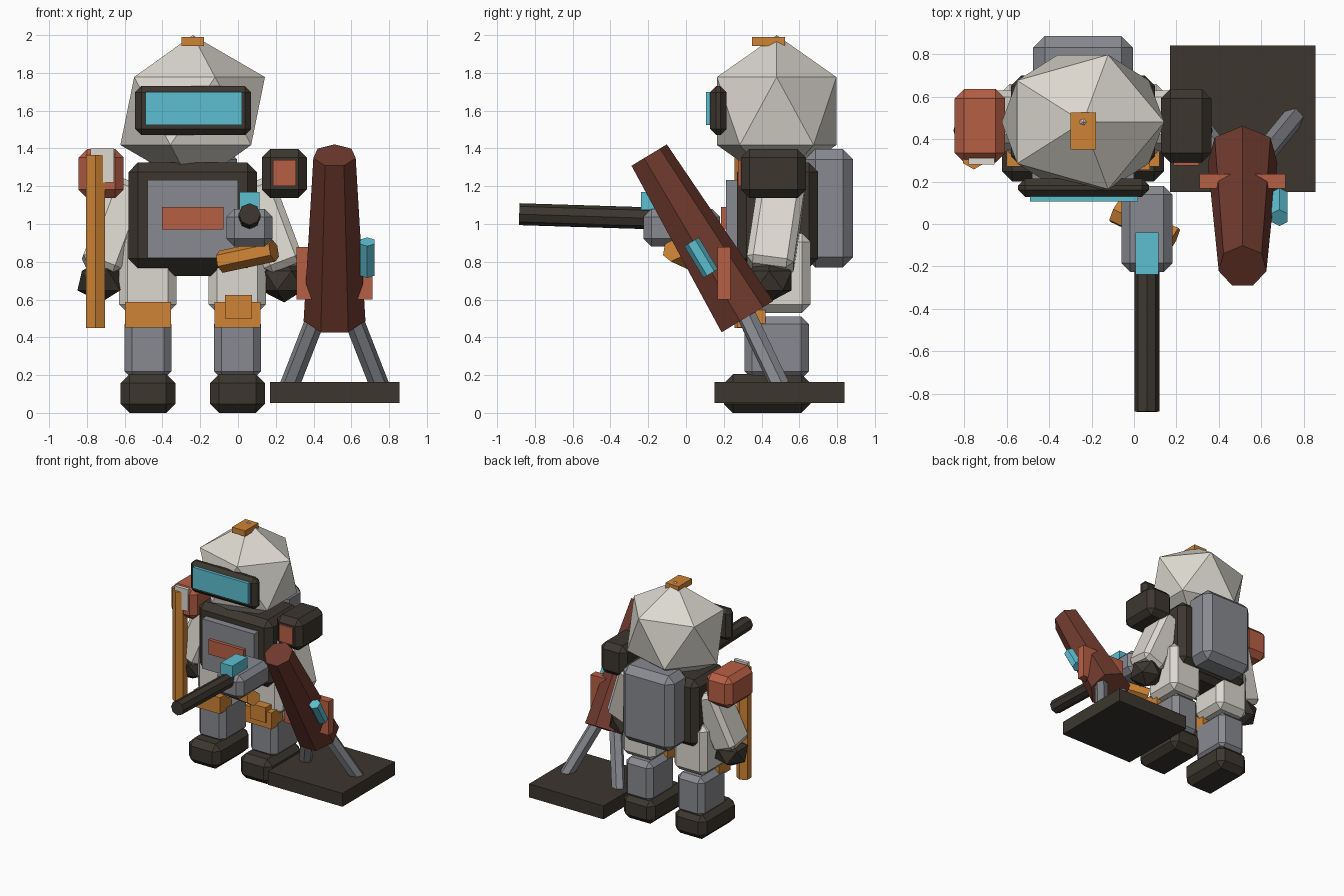
import bpy, bmesh, math
from mathutils import Vector, Matrix, Euler

old = bpy.data.objects.get("Cube")
if old:
    bpy.data.objects.remove(old, do_unlink=True)


def material(name, rgb):
    m = bpy.data.materials.new(name)
    m.use_nodes = True
    m.diffuse_color = (*rgb, 1)
    m.node_tree.nodes["Principled BSDF"].inputs["Base Color"].default_value = (*rgb, 1)
    return m


WHITE = material("off white", (0.72, 0.69, 0.63))
DARK = material("charcoal", (0.045, 0.037, 0.028))
GRAY = material("steel gray", (0.25, 0.255, 0.28))
ORANGE = material("orange", (0.62, 0.23, 0.035))
RED = material("brick red", (0.47, 0.115, 0.06))
BROWN = material("dark brown", (0.16, 0.042, 0.027))
CYAN = material("cyan glass", (0.11, 0.52, 0.64))

MID = -0.24  # centre line of the figure


def finish(name, bm, mat, matrix):
    bm.normal_update()
    me = bpy.data.meshes.new(name)
    bm.to_mesh(me)
    bm.free()
    me.materials.append(mat)
    ob = bpy.data.objects.new(name, me)
    ob.matrix_world = matrix
    bpy.context.collection.objects.link(ob)
    return ob


def box(name, mat, xr, yr, zr, bevel=0, rot=(0, 0, 0)):
    """Chamfered box given by its x, y and z ranges."""
    bm = bmesh.new()
    bmesh.ops.create_cube(bm, size=1)
    spans = (xr, yr, zr)
    bmesh.ops.scale(bm, vec=[b - a for a, b in spans], verts=bm.verts)
    if bevel:
        bmesh.ops.bevel(bm, geom=bm.edges[:], offset=bevel, segments=1,
                        affect='EDGES', profile=0.5)
    centre = Vector([(a + b) / 2 for a, b in spans])
    return finish(name, bm, mat, Matrix.Translation(centre) @ Euler(rot).to_matrix().to_4x4())


def tube(name, mat, start, end, r1, r2, sides):
    """Faceted cylinder or cone running from start to end."""
    start, end = Vector(start), Vector(end)
    axis = end - start
    bm = bmesh.new()
    bmesh.ops.create_cone(bm, cap_ends=True, segments=sides, radius1=r1,
                          radius2=r2, depth=axis.length)
    turn = Vector((0, 0, 1)).rotation_difference(axis).to_matrix().to_4x4()
    return finish(name, bm, mat, Matrix.Translation((start + end) / 2) @ turn)


def gem(name, mat, centre, radii):
    """Stretched icosahedron."""
    bm = bmesh.new()
    bmesh.ops.create_icosphere(bm, subdivisions=1, radius=1)
    bmesh.ops.scale(bm, vec=radii, verts=bm.verts)
    return finish(name, bm, mat, Matrix.Translation(centre))


def around(c, half):
    return (c - half, c + half)


# Head
gem("head", WHITE, (MID, 0.48, 1.598), (0.428, 0.372, 0.402))
box("head_crest", ORANGE, around(MID, 0.06), (0.35, 0.525), (1.943, 1.99))
box("visor_frame", DARK, (-0.545, 0.07), (0.127, 0.215), (1.47, 1.73), 0.033)
box("visor_glass", CYAN, (-0.49, 0.02), (0.105, 0.14), (1.525, 1.7))

# Torso
box("torso", DARK, around(MID, 0.34), (0.27, 0.7), (0.767, 1.325), 0.05)
box("pelvis", DARK, around(MID, 0.17), (0.32, 0.65), (0.725, 0.9), 0.045)
box("backpack", GRAY, around(MID, 0.235), (0.63, 0.885), (0.77, 1.397), 0.055)
box("chest_plate", GRAY, around(MID, 0.24), (0.213, 0.3), (0.82, 1.233))
box("chest_badge", RED, around(MID, 0.162), (0.185, 0.23), (0.97, 1.09))

# Limbs, once per side
for side, s, pad in (("right", -1, RED), ("left", 1, DARK)):
    x = MID + s * 0.485
    box(side + "_shoulder", pad, around(x, 0.119), (0.29, 0.635), (1.137, 1.397), 0.045)
    box(side + "_arm", WHITE, around(MID + s * 0.41, 0.106), around(0.475, 0.125),
        around(0.985, 0.245), 0.035, (-0.14, -s * 0.36, 0))
    gem(side + "_hand", DARK, (x, 0.44, 0.7), (0.14, 0.14, 0.115))

    x = MID + s * 0.237
    box(side + "_thigh", WHITE, around(x, 0.152), (0.33, 0.66), (0.53, 0.95), 0.045)
    box(side + "_knee_pad", ORANGE, around(x, 0.122), (0.27, 0.42), (0.452, 0.588))
    box(side + "_shin", GRAY, around(x, 0.124), (0.31, 0.65), (0.18, 0.51), 0.04)
    box(side + "_foot", DARK, around(x, 0.145), (0.2, 0.66), (0, 0.205), 0.048)

# Shoulder trim, knee clip and upright baton
box("left_shoulder_panel", RED, (0.185, 0.307), (0.275, 0.31), (1.2, 1.34))
box("right_shoulder_panel", WHITE, (-0.78, -0.657), (0.28, 0.31), (1.22, 1.4))
box("knee_clip", ORANGE, (-0.07, 0.075), (0.255, 0.35), (0.5, 0.625))
tube("baton", ORANGE, (-0.754, 0.315, 0.45), (-0.754, 0.315, 1.365), 0.058, 0.058, 6)

# Hand cannon
box("cannon_body", GRAY, (-0.06, 0.182), (-0.225, 0.18), (0.88, 1.08), 0.042)
tube("cannon_barrel", DARK, (0.061, -0.18, 1.03), (0.061, -0.883, 1.052), 0.058, 0.058, 8)
box("cannon_sight", CYAN, (0.008, 0.115), (-0.238, -0.04), (1.075, 1.17))
tube("cannon_grip", ORANGE, (-0.09, 0.06, 0.8), (0.19, -0.07, 0.86), 0.06, 0.06, 6)

# Mortar on its base plate
MX = 0.511
box("base_plate", DARK, (0.17, 0.855), (0.15, 0.84), (0.052, 0.163))
tube("mortar_tube", BROWN, (MX, 0.318, 0.505), (MX, -0.2, 1.362), 0.168, 0.115, 7)
box("mortar_collar", RED, around(MX, 0.202), (0.168, 0.235), (0.6, 0.878))
aim = Vector((0, -0.519, 0.857)) * 0.098
sight = Vector((0.684, 0.08, 0.822))
tube("mortar_sight", CYAN, sight - aim, sight + aim, 0.045, 0.045, 6)
for side, s in (("right", -1), ("left", 1)):
    tube(side + "_mortar_leg", GRAY, (MX + s * 0.06, 0.28, 0.6),
         (MX + s * 0.24, 0.5, 0.14), 0.052, 0.052, 6)
